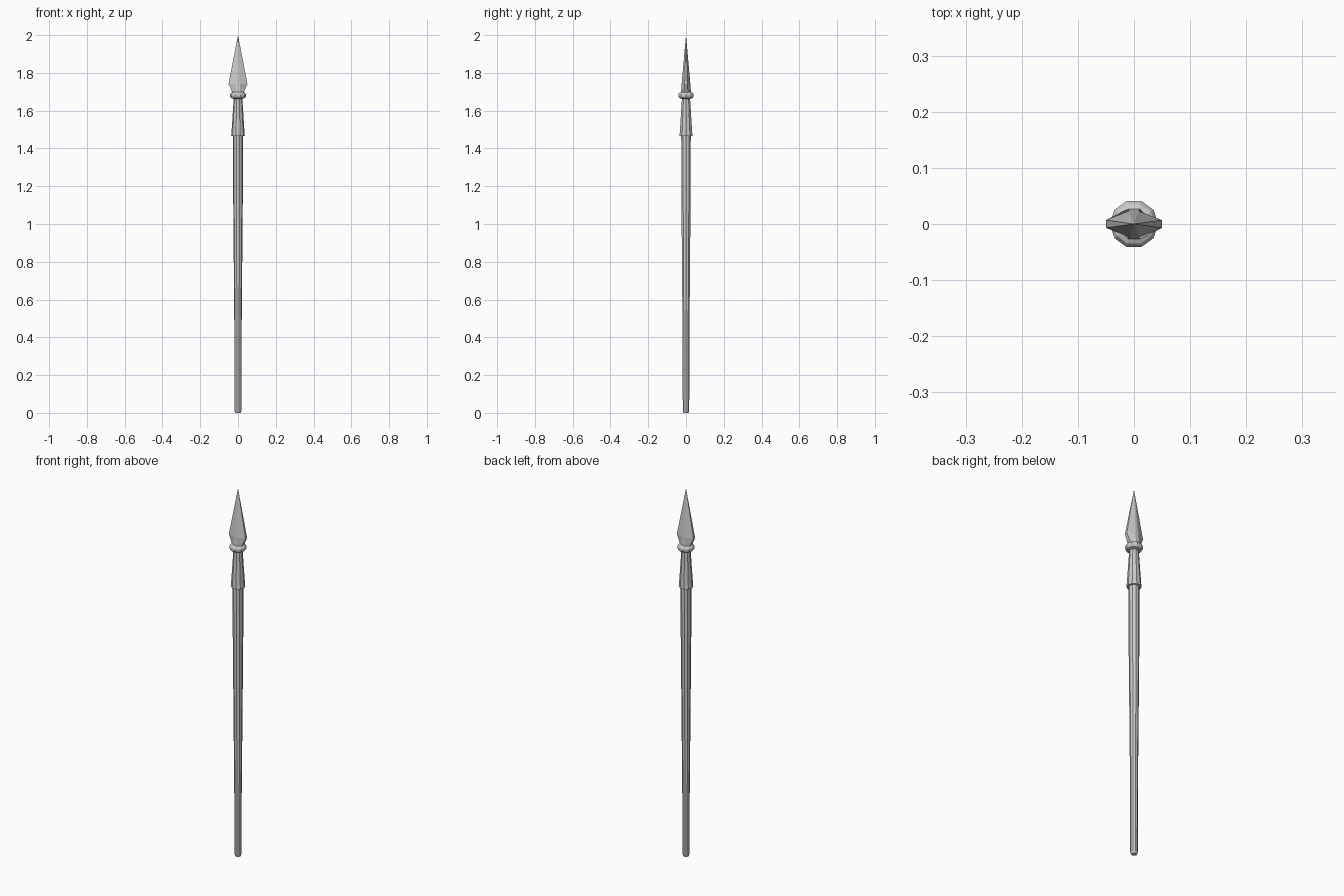
import bpy, bmesh
from math import cos, sin, pi

if "Cube" in bpy.data.objects:
    bpy.data.objects.remove(bpy.data.objects["Cube"])


def loft(name, rings, tip=None):
    """Skin a stack of equal-length point rings, closing both ends."""
    bm = bmesh.new()
    loops = [[bm.verts.new(p) for p in ring] for ring in rings]
    n = len(loops[0])
    for a, b in zip(loops, loops[1:]):
        for i in range(n):
            j = (i + 1) % n
            bm.faces.new((a[i], a[j], b[j], b[i]))
    bm.faces.new(loops[0][::-1])
    if tip:
        t = bm.verts.new(tip)
        for i in range(n):
            bm.faces.new((loops[-1][i], loops[-1][(i + 1) % n], t))
    else:
        bm.faces.new(loops[-1])
    bmesh.ops.recalc_face_normals(bm, faces=bm.faces)
    me = bpy.data.meshes.new(name)
    bm.to_mesh(me)
    bm.free()
    ob = bpy.data.objects.new(name, me)
    bpy.context.collection.objects.link(ob)
    return ob


def ring(r, z, n=10):
    return [(r * cos(2 * pi * i / n), r * sin(2 * pi * i / n), z) for i in range(n)]


def turned(name, profile):
    return loft(name, [ring(r, z) for r, z in profile])


# tapered wooden shaft with bevelled butt
turned("shaft", [(0.014, 0), (0.018, 0.01), (0.0185, 0.34), (0.026, 1.2), (0.0265, 1.47)])

# socket with a small lip at its lower end
turned("socket", [(0.029, 1.465), (0.036, 1.466), (0.034, 1.49), (0.0225, 1.67)])

# rounded collar under the blade
turned("collar", [(0.024, 1.663), (0.037, 1.667), (0.043, 1.676),
                  (0.043, 1.686), (0.037, 1.695), (0.026, 1.70)])


# eight-sided blade: thick central ridge, thin side edges
def blade_ring(wx, ey, rx, ry, z):
    q = [(wx, ey), (rx, ry)]
    pts = q + [(-x, y) for x, y in q[::-1]]
    pts += [(-x, -y) for x, y in pts]
    return [(x, y, z) for x, y in pts]


loft("blade", [blade_ring(0.027, 0.011, 0.011, 0.027, 1.69),
               blade_ring(0.050, 0.007, 0.009, 0.023, 1.742)], tip=(0, 0, 2.0))
